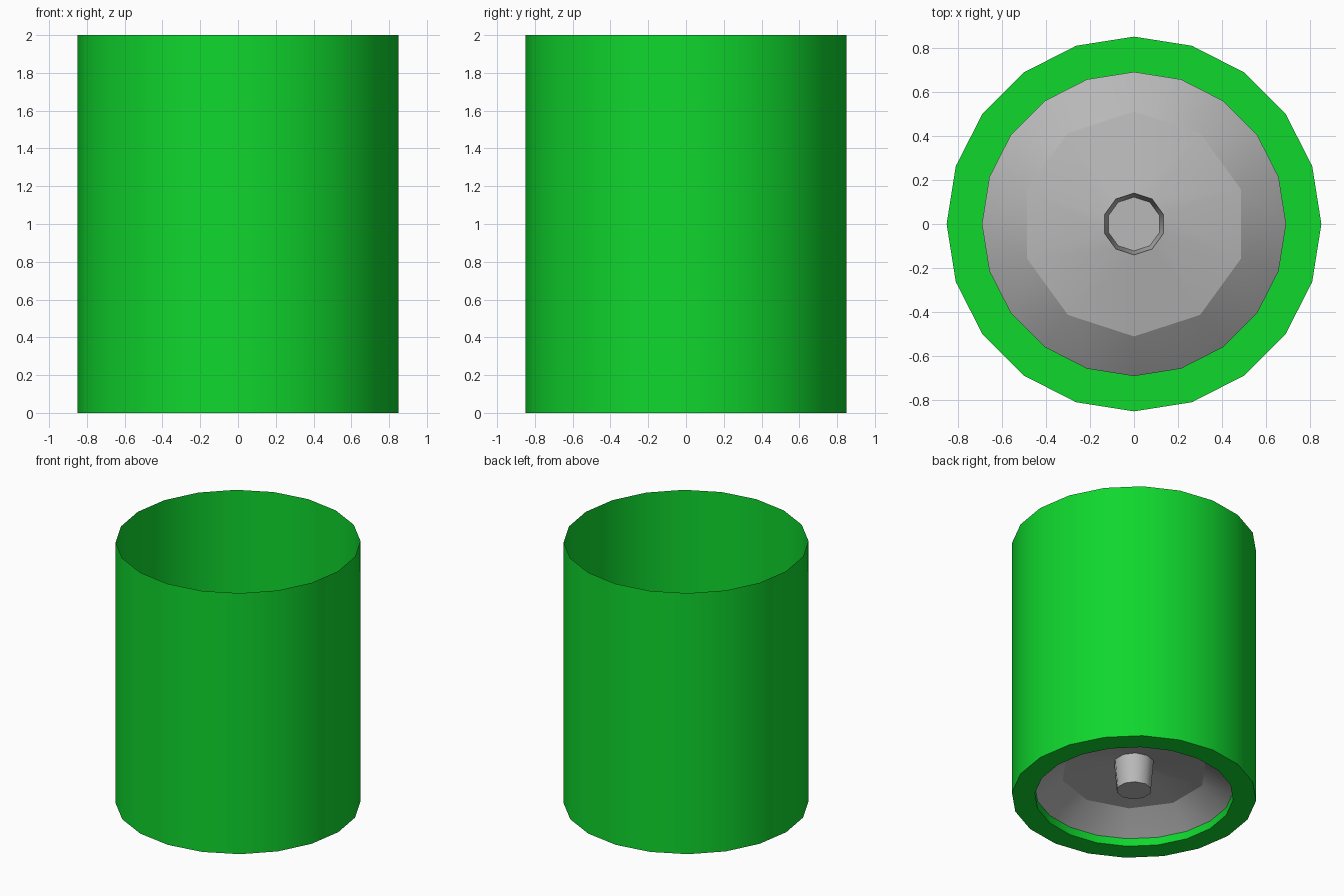
import bpy, bmesh, math

if "Cube" in bpy.data.objects:
    bpy.data.objects.remove(bpy.data.objects["Cube"])


def material(name, rgb):
    m = bpy.data.materials.new(name)
    m.diffuse_color = (*rgb, 1)
    m.use_nodes = True
    m.node_tree.nodes["Principled BSDF"].inputs["Base Color"].default_value = m.diffuse_color
    return m


green = material("bright green", (0.005, 0.68, 0.027))
grey = material("metal grey", (0.48, 0.48, 0.48))


def ring(bm, r, z, n, start=0.0):
    return [bm.verts.new((r * math.cos(start + math.tau * i / n),
                          r * math.sin(start + math.tau * i / n), z)) for i in range(n)]


def bridge(bm, a, b):
    # a is the first ring, b the next; faces point outward when b is above a
    n = len(a)
    for i in range(n):
        j = (i + 1) % n
        bm.faces.new((a[i], a[j], b[j], b[i]))


def finish(bm, name, mat, angle):
    me = bpy.data.meshes.new(name)
    bm.to_mesh(me)
    bm.free()
    ob = bpy.data.objects.new(name, me)
    bpy.context.collection.objects.link(ob)
    me.materials.append(mat)
    bpy.ops.object.select_all(action='DESELECT')
    ob.select_set(True)
    bpy.context.view_layer.objects.active = ob
    bpy.ops.object.shade_smooth_by_angle(angle=math.radians(angle))
    return ob


# Open-topped outer tube with a flat bottom rim and a short inner lip
bm = bmesh.new()
rings = [ring(bm, r, z, 20) for r, z in ((0.69, 0.06), (0.69, 0.0), (0.85, 0.0), (0.85, 2.0))]
for a, b in zip(rings, rings[1:]):
    bridge(bm, a, b)
finish(bm, "outer_tube", green, 30)

# Shallow dome: 20-sided rim stitched to a 10-sided ring, then up to the cup
bm = bmesh.new()
off = math.radians(18)
rim = ring(bm, 0.69, 0.06, 20, off)
mid = ring(bm, 0.51, 0.20, 10, off)
top = ring(bm, 0.14, 0.27, 10, off)
for i in range(10):
    j = (i + 1) % 10
    a, m, b = rim[2 * i], rim[2 * i + 1], rim[2 * j]
    bm.faces.new((a, m, mid[i]))
    bm.faces.new((m, mid[j], mid[i]))
    bm.faces.new((m, b, mid[j]))
bridge(bm, mid, top)
finish(bm, "dome_floor", grey, 20)

# Tapered cup sunk into the dome centre
bm = bmesh.new()
low = ring(bm, 0.122, 0.05, 10, off)
high = ring(bm, 0.14, 0.27, 10, off)
bridge(bm, low, high)
bm.faces.new(low[::-1])
finish(bm, "centre_cup", grey, 40)
